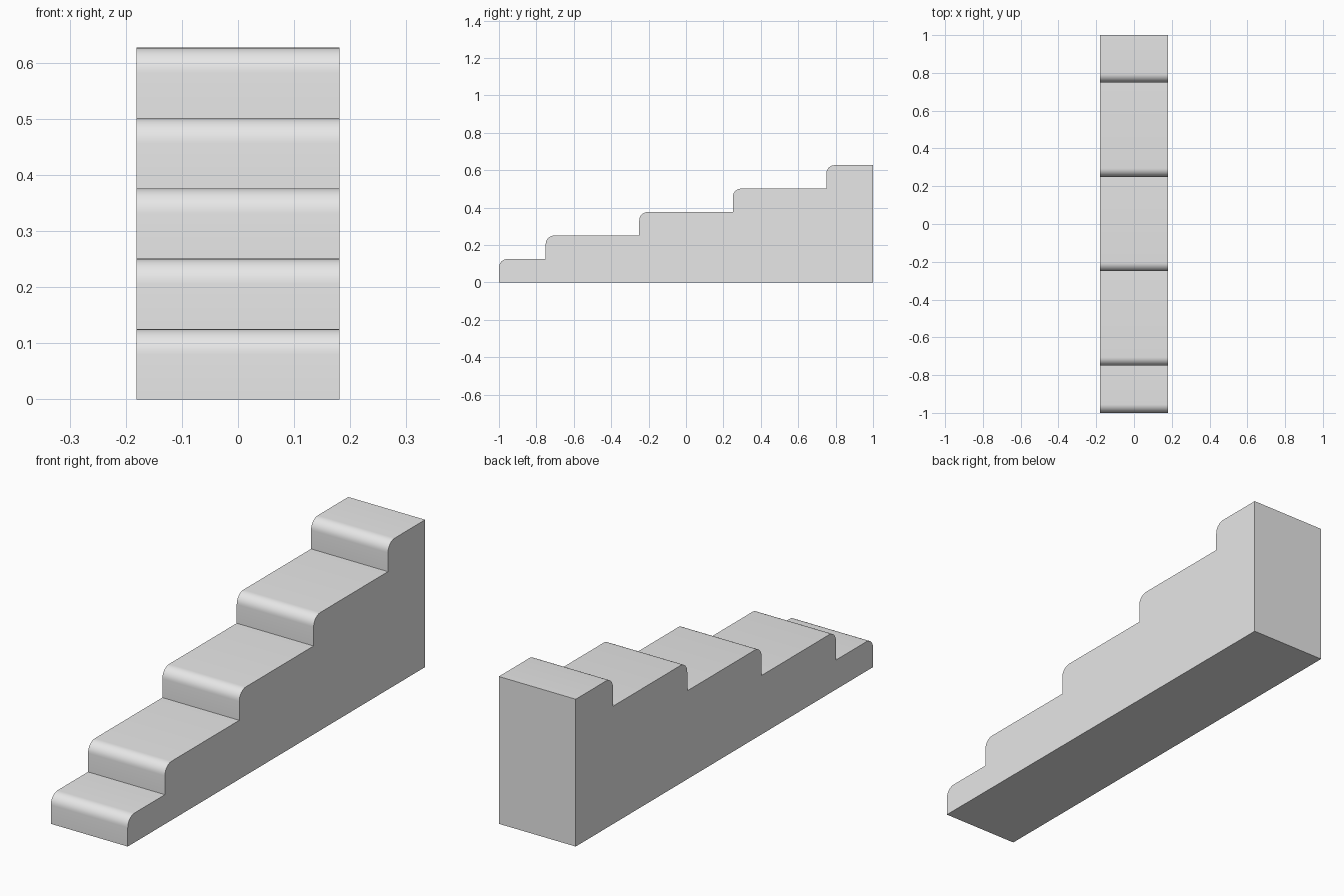
import bpy, bmesh, math

if "Cube" in bpy.data.objects:
    bpy.data.objects.remove(bpy.data.objects["Cube"], do_unlink=True)

# Dimensions
HALF_WIDTH = 0.181
RISE = 0.1254
NOSE_RADIUS = 0.045
ARC_STEPS = 8
RISER_Y = [-1, -0.75, -0.25, 0.25, 0.75]

# Plain grey material
grey = bpy.data.materials.new("plain_grey")
grey.use_nodes = True
colour = (0.8, 0.8, 0.8, 1)
grey.diffuse_color = colour
grey.node_tree.nodes["Principled BSDF"].inputs["Base Color"].default_value = colour


def stair_profile():
    """Side outline: a riser, rounded nosing and tread for each step."""
    points = []
    for i, y in enumerate(RISER_Y):
        top = RISE * (i + 1)
        points.append((y, RISE * i))
        for k in range(ARC_STEPS + 1):
            a = math.pi / 2 * k / ARC_STEPS
            points.append((y + NOSE_RADIUS * (1 - math.cos(a)),
                           top - NOSE_RADIUS * (1 - math.sin(a))))
    points += [(1, RISE * len(RISER_Y)), (1, 0)]
    return points


# Staircase block: profile extruded across the width
bm = bmesh.new()
side = bm.faces.new([bm.verts.new((-HALF_WIDTH, y, z)) for y, z in stair_profile()])
extruded = bmesh.ops.extrude_face_region(bm, geom=[side], use_keep_orig=True)
new_verts = [g for g in extruded["geom"] if isinstance(g, bmesh.types.BMVert)]
bmesh.ops.translate(bm, verts=new_verts, vec=(2 * HALF_WIDTH, 0, 0))
bmesh.ops.recalc_face_normals(bm, faces=bm.faces)

mesh = bpy.data.meshes.new("staircase")
bm.to_mesh(mesh)
bm.free()
mesh.materials.append(grey)
stairs = bpy.data.objects.new("staircase", mesh)
bpy.context.collection.objects.link(stairs)

# Smooth nosings, sharp corners
bpy.ops.object.select_all(action="DESELECT")
stairs.select_set(True)
bpy.context.view_layer.objects.active = stairs
bpy.ops.object.shade_smooth_by_angle(angle=math.radians(30))
